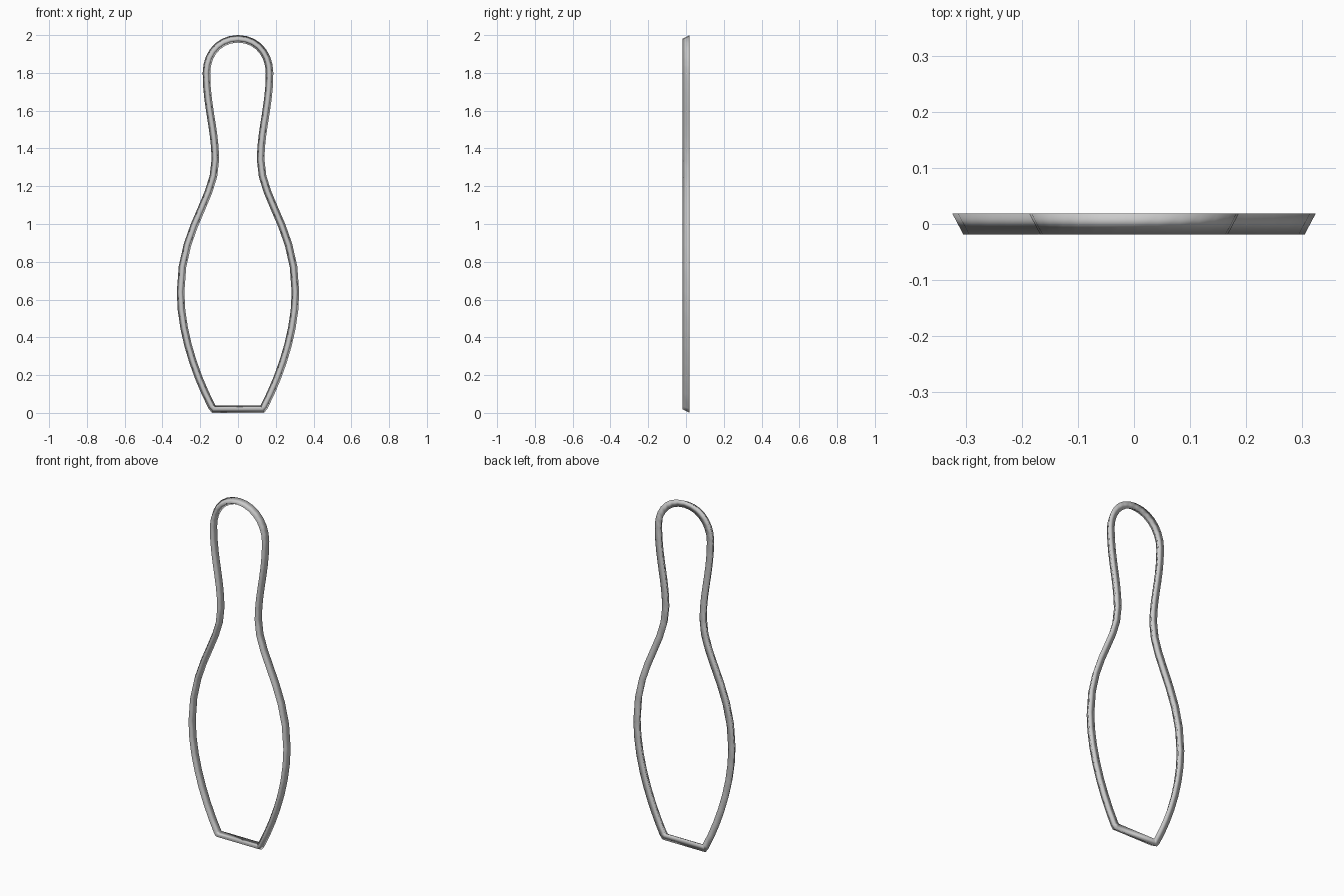
import bpy, bmesh
from mathutils import Vector
from mathutils.geometry import interpolate_bezier

if "Cube" in bpy.data.objects:
    bpy.data.objects.remove(bpy.data.objects["Cube"])

# Right half of the pin outline (x, z): bezier spans from the top centre to the base
spans = [
    [(0, 1.98), (0.10, 1.98), (0.167, 1.90), (0.167, 1.80)],
    [(0.167, 1.80), (0.167, 1.62), (0.12, 1.50), (0.12, 1.34)],
    [(0.12, 1.34), (0.12, 1.13), (0.304, 0.98), (0.304, 0.64)],
    [(0.304, 0.64), (0.304, 0.42), (0.22, 0.19), (0.139, 0.034)],
]
half = [Vector((0, 1.98))]
for span in spans:
    pts = interpolate_bezier(*[Vector((x, z, 0)) for x, z in span], 8)
    half += [p.to_2d() for p in pts[1:]]
half.append(Vector((0.128, 0.02)))

# Mirror into a closed loop
path = half + [Vector((-p.x, p.y)) for p in reversed(half[1:])]

# Triangular cross-section: (outward offset, y), flat at the back, ridge at the front
section = [(0.02, 0.019), (-0.02, 0.019), (0, -0.019)]

# Sweep the section round the loop with mitred joints
bm = bmesh.new()
rings = []
n = len(path)
for i, p in enumerate(path):
    a = (p - path[i - 1]).normalized()
    b = (path[(i + 1) % n] - p).normalized()
    na, nb = Vector((-a.y, a.x)), Vector((-b.y, b.x))
    m = (na + nb).normalized()
    m /= m.dot(na)
    rings.append([bm.verts.new((p.x + m.x * d, y, p.y + m.y * d)) for d, y in section])
for i in range(n):
    r, s = rings[i], rings[(i + 1) % n]
    for j in range(3):
        k = (j + 1) % 3
        bm.faces.new((r[j], r[k], s[k], s[j])).smooth = True
bmesh.ops.recalc_face_normals(bm, faces=bm.faces)

mesh = bpy.data.meshes.new("pin_outline")
bm.to_mesh(mesh)
bm.free()
bpy.context.collection.objects.link(bpy.data.objects.new("pin_outline", mesh))
